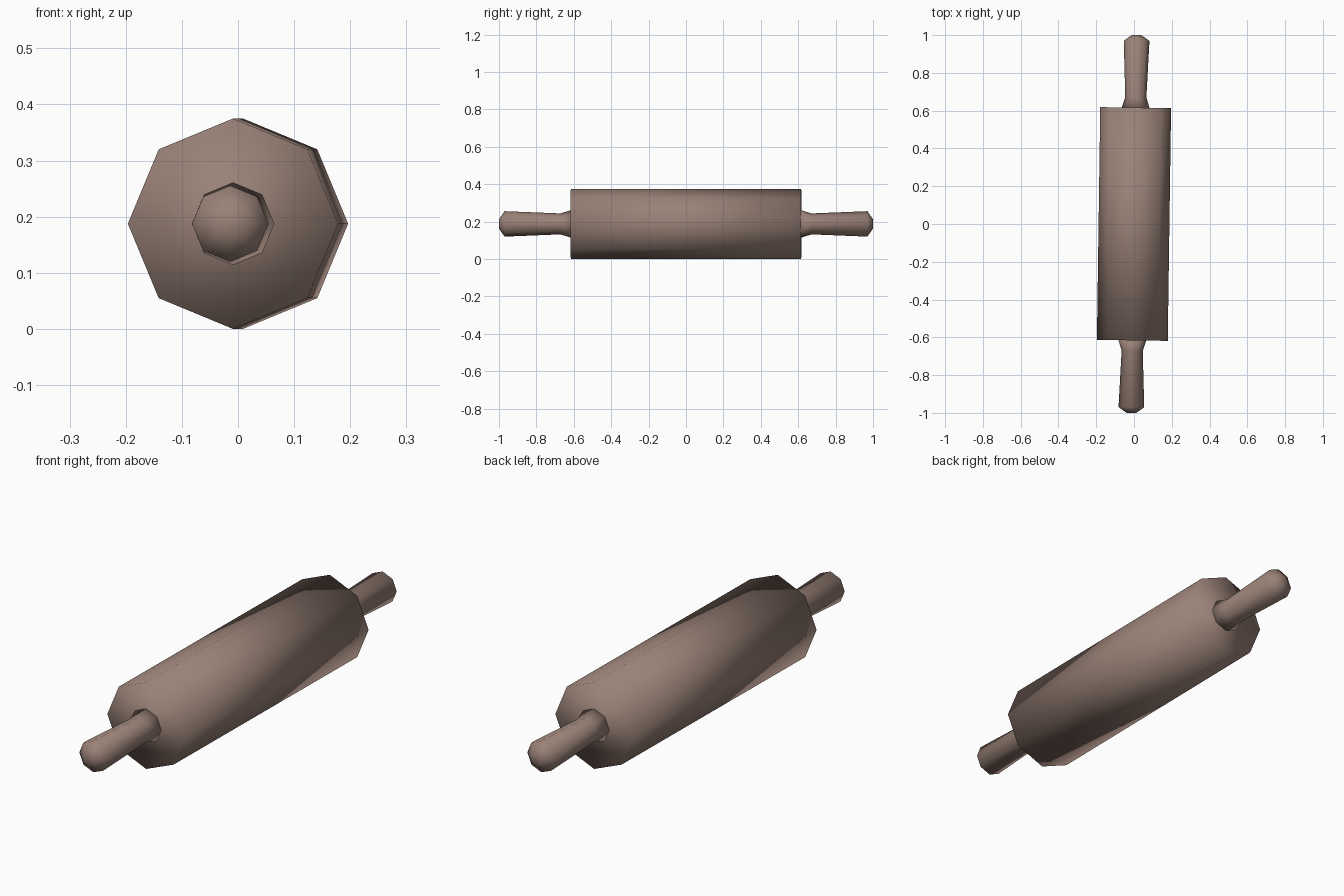
import bpy, bmesh, math
from mathutils import Matrix

if "Cube" in bpy.data.objects:
    bpy.data.objects.remove(bpy.data.objects["Cube"])

SIDES = 8
AXIS_Z = 0.1875
YAW = -0.0143  # the pin lies very slightly turned about z

wood = bpy.data.materials.new("brown wood")
wood.diffuse_color = (0.32, 0.222, 0.184, 1)
wood.use_nodes = True
wood.node_tree.nodes["Principled BSDF"].inputs["Base Color"].default_value = wood.diffuse_color


def lathe(name, profile):
    """Octagonal turned part along y from (y, radius) pairs, capped at both ends."""
    bm = bmesh.new()
    rings = []
    for y, r in profile:
        rings.append([bm.verts.new((r * math.cos(2 * math.pi * i / SIDES), y,
                                    r * math.sin(2 * math.pi * i / SIDES)))
                      for i in range(SIDES)])
    for a, b in zip(rings, rings[1:]):
        for i in range(SIDES):
            j = (i + 1) % SIDES
            bm.faces.new((a[i], a[j], b[j], b[i]))
    bm.faces.new(rings[0])
    bm.faces.new(rings[-1])
    bmesh.ops.recalc_face_normals(bm, faces=bm.faces[:])
    for f in bm.faces:
        f.smooth = True
    bm.transform(Matrix.Translation((0, 0, AXIS_Z)) @ Matrix.Rotation(YAW, 4, 'Z'))
    me = bpy.data.meshes.new(name)
    bm.to_mesh(me)
    bm.free()
    me.materials.append(wood)
    ob = bpy.data.objects.new(name, me)
    bpy.context.collection.objects.link(ob)


# Roller barrel
lathe("roller", [(-0.616, 0.1875), (0.616, 0.1875)])

# Handles: flared collar, narrow neck, thicker grip, rounded tip
handle = [(0.61, 0.075), (0.672, 0.056), (0.97, 0.068), (1.0, 0.025)]
lathe("back_handle", handle)
lathe("front_handle", [(-y, r) for y, r in handle])
